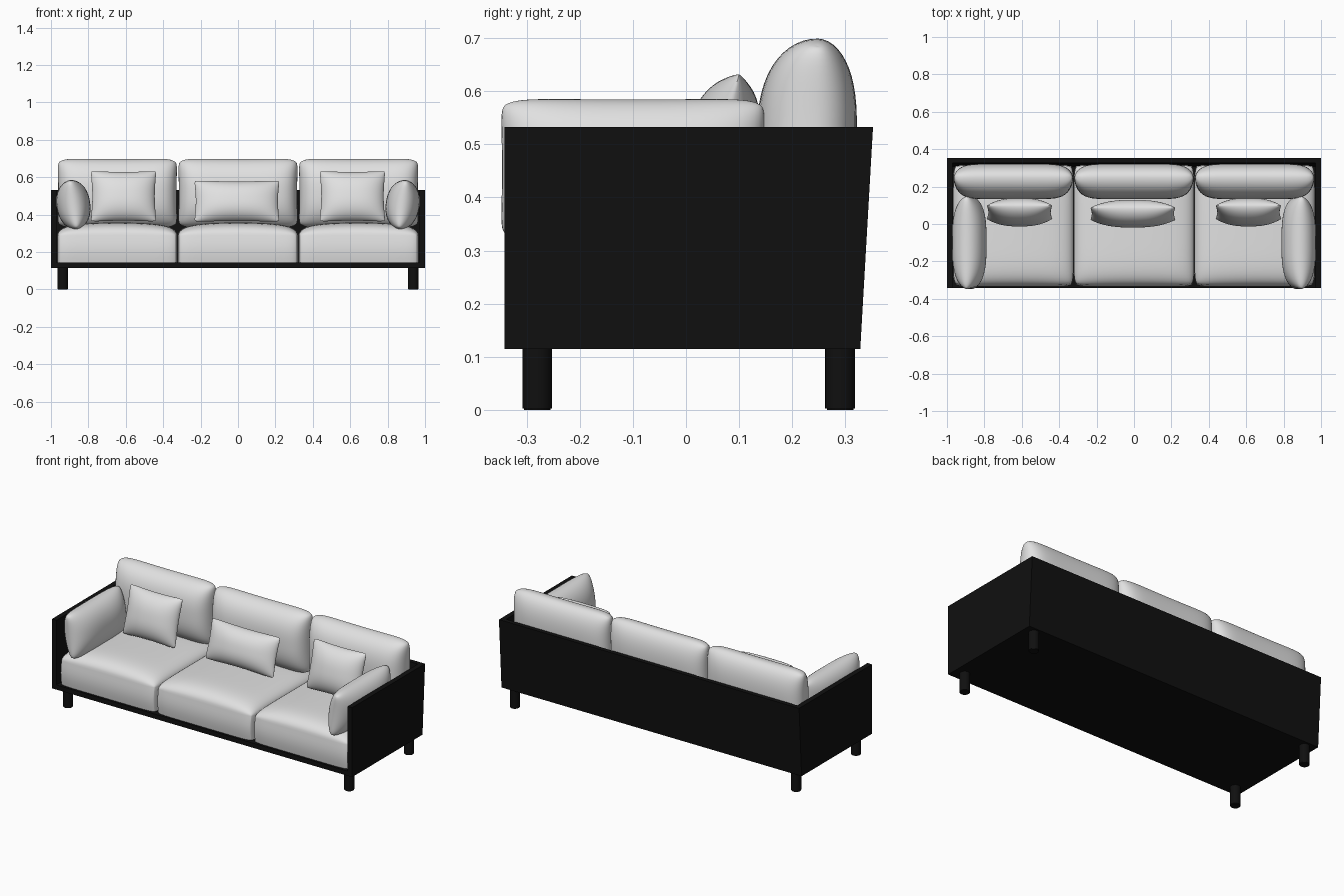
import bpy, bmesh, math
from mathutils import Matrix, Euler, Vector

if "Cube" in bpy.data.objects:
    bpy.data.objects.remove(bpy.data.objects["Cube"])


def material(name, rgb):
    m = bpy.data.materials.new(name)
    m.diffuse_color = (*rgb, 1)
    m.use_nodes = True
    m.node_tree.nodes["Principled BSDF"].inputs["Base Color"].default_value = m.diffuse_color
    return m


FABRIC = material("light grey fabric", (0.75, 0.75, 0.75))
BLACK = material("black frame", (0.005, 0.005, 0.005))


def finish(bm, name, mat, smooth=True, angle=35):
    bmesh.ops.recalc_face_normals(bm, faces=bm.faces)
    me = bpy.data.meshes.new(name)
    bm.to_mesh(me)
    bm.free()
    me.materials.append(mat)
    ob = bpy.data.objects.new(name, me)
    bpy.context.collection.objects.link(ob)
    if smooth:
        bpy.ops.object.select_all(action='DESELECT')
        ob.select_set(True)
        bpy.context.view_layer.objects.active = ob
        bpy.ops.object.shade_smooth_by_angle(angle=math.radians(angle))
    return ob


def prism(name, profile, x0, x1, mat):
    """Side profile (y, z) extruded along x."""
    bm = bmesh.new()
    face = bm.faces.new([bm.verts.new((x0, y, z)) for y, z in profile])
    out = bmesh.ops.extrude_face_region(bm, geom=[face])
    verts = [g for g in out["geom"] if isinstance(g, bmesh.types.BMVert)]
    bmesh.ops.translate(bm, verts=verts, vec=(x1 - x0, 0, 0))
    return finish(bm, name, mat, smooth=False)


def pillow(name, w, h, front, back, loc, rot, pu=2.5, pv=2.5, power=0.5,
           pinch=0.04, corner=0.015):
    """Two puffed grids joined at a seam; local x = width, z = height."""
    bm = bmesh.new()
    for depth in (-front, back):
        grid = bmesh.ops.create_grid(bm, x_segments=32, y_segments=28, size=1)
        for v in grid["verts"]:
            a = max(-1, min(1, v.co.x))
            b = max(-1, min(1, v.co.y))
            u, t = math.sin(a * math.pi / 2), math.sin(b * math.pi / 2)
            puff = max(0, (1 - abs(u) ** pu) * (1 - abs(t) ** pv)) ** power
            cut = corner * abs(u * t) ** 8
            v.co = Vector((
                u * (w / 2 * (1 - pinch * (1 - t * t)) - cut),
                depth * puff,
                t * (h / 2 * (1 - pinch * w / h * 0.8 * (1 - u * u)) - cut)))
    bmesh.ops.remove_doubles(bm, verts=bm.verts, dist=1e-5)
    bm.transform(Matrix.Translation(loc) @ Euler(rot).to_matrix().to_4x4())
    return finish(bm, name, FABRIC)


def seat_cushion(name, x, w):
    """Domed top with a seam, bulging side walls and a flat bottom."""
    y0, y1, bottom, seam = -0.328, 0.315, 0.14, 0.288
    cy, d = (y0 + y1) / 2, y1 - y0
    bm = bmesh.new()
    grid = bmesh.ops.create_grid(bm, x_segments=30, y_segments=30, size=1)
    for v in grid["verts"]:
        u = math.sin(max(-1, min(1, v.co.x)) * math.pi / 2)
        t = math.sin(max(-1, min(1, v.co.y)) * math.pi / 2)
        puff = max(0, (1 - u ** 8) * (1 - t ** 6)) ** 0.5
        cut = 0.012 * abs(u * t) ** 10
        v.co = Vector((x + u * (w / 2 - cut), cy + t * (d / 2 - cut),
                       seam + 0.05 * puff + 0.02 * puff * (1 - u * u)))
    edges = [e for e in bm.edges if e.is_boundary]
    steps = 6
    for i in range(1, steps + 1):
        out = bmesh.ops.extrude_edge_only(bm, edges=edges)["geom"]
        edges = [g for g in out if isinstance(g, bmesh.types.BMEdge)]
        bulge = (math.sin(math.pi * i / steps)
                 - math.sin(math.pi * (i - 1) / steps)) * 0.008
        for v in (g for g in out if isinstance(g, bmesh.types.BMVert)):
            v.co.z = seam + (bottom - seam) * i / steps
            v.co.y += bulge * (1 if v.co.y > cy else -1)
    bmesh.ops.contextual_create(bm, geom=edges)
    return finish(bm, name, FABRIC)


# Black frame: side panels, leaning back panel and base board
side_profile = [(-0.342, 0.115), (0.328, 0.115), (0.352, 0.533), (-0.342, 0.533)]
for side, label in ((-1, "left"), (1, "right")):
    prism(f"{label}_side_panel", side_profile, side * 0.97, side * 1.0, BLACK)
prism("back_panel", [(0.302, 0.115), (0.328, 0.115), (0.352, 0.533),
                     (0.326, 0.533)], -0.97, 0.97, BLACK)
prism("base_board", [(-0.342, 0.115), (0.31, 0.115), (0.31, 0.143),
                     (-0.342, 0.143)], -0.97, 0.97, BLACK)

# Round legs
for side, label in ((-1, "left"), (1, "right")):
    for y, place in ((-0.28, "front"), (0.29, "back")):
        bm = bmesh.new()
        bmesh.ops.create_cone(bm, cap_ends=True, segments=32, radius1=0.028,
                              radius2=0.028, depth=0.12,
                              matrix=Matrix.Translation((side * 0.937, y, 0.06)))
        rim = [e for e in bm.edges if all(v.co.z < 0.01 for v in e.verts)]
        bmesh.ops.bevel(bm, geom=rim, offset=0.003, segments=2, affect='EDGES')
        finish(bm, f"{place}_{label}_leg", BLACK)

# Three seat cushions and three back cushions
for x, label in ((-0.645, "left"), (0, "middle"), (0.645, "right")):
    seat_cushion(f"{label}_seat_cushion", x, 0.643)
    pillow(f"{label}_back_cushion", 0.645, 0.375, 0.11, 0.078,
           (x, 0.243, 0.515), (-0.03, 0, 0), pu=7, pv=2.6,
           pinch=0.02, corner=0.018)

# Arm cushions leaning on the side panels
for side, label in ((-1, "left"), (1, "right")):
    pillow(f"{label}_arm_cushion", 0.50, 0.27, 0.09, 0.09,
           (side * 0.88, -0.10, 0.453), (0.14 * side, 0, math.pi / 2),
           pu=3.2, pv=2.2, pinch=0.015, corner=0.012)

# Throw pillows
for side, label in ((-1, "left"), (1, "right")):
    pillow(f"{label}_throw_pillow", 0.355, 0.285, 0.068, 0.068,
           (side * 0.612, 0.063, 0.498), (-0.27, 0, 0),
           power=0.6, pinch=0.06, corner=0.006)
pillow("middle_lumbar_pillow", 0.46, 0.235, 0.068, 0.068,
       (-0.006, 0.055, 0.472), (-0.3, 0, 0), power=0.6, pinch=0.045, corner=0.006)
